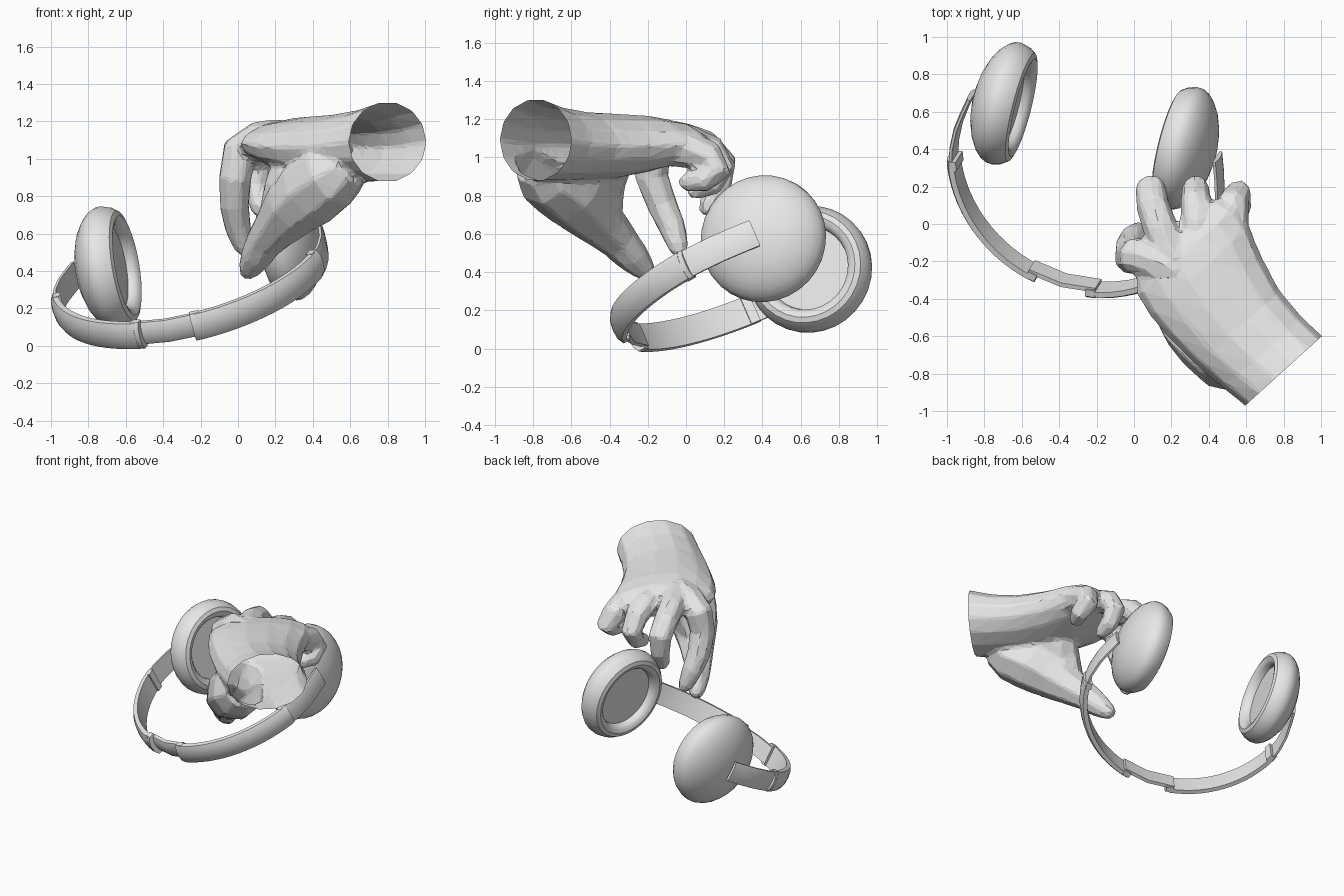
import bpy, bmesh
from math import sin, cos, pi, radians
from mathutils import Vector

if "Cube" in bpy.data.objects:
    bpy.data.objects.remove(bpy.data.objects["Cube"])

grey = bpy.data.materials.new("plain_grey")
grey.use_nodes = True
grey.diffuse_color = (0.8, 0.8, 0.8, 1)
grey.node_tree.nodes["Principled BSDF"].inputs["Base Color"].default_value = (0.8, 0.8, 0.8, 1)


def select_only(objects):
    bpy.ops.object.select_all(action="DESELECT")
    for obj in objects:
        obj.select_set(True)
    bpy.context.view_layer.objects.active = objects[0]


def loft(name, rings, smooth=False):
    """Skin a list of closed rings into one capped object."""
    bm = bmesh.new()
    loops = [[bm.verts.new(p) for p in ring] for ring in rings]
    n = len(loops[0])
    for a, b in zip(loops, loops[1:]):
        for i in range(n):
            j = (i + 1) % n
            bm.faces.new((a[i], a[j], b[j], b[i]))
    bm.faces.new(loops[0][::-1])
    bm.faces.new(loops[-1])
    bmesh.ops.recalc_face_normals(bm, faces=bm.faces)
    mesh = bpy.data.meshes.new(name)
    bm.to_mesh(mesh)
    bm.free()
    mesh.materials.append(grey)
    obj = bpy.data.objects.new(name, mesh)
    bpy.context.collection.objects.link(obj)
    if smooth:
        select_only([obj])
        bpy.ops.object.shade_smooth_by_angle(angle=radians(35))
    return obj


def oval(centre, side, up, a, b, n):
    return [centre + side * a * cos(2 * pi * i / n) + up * b * sin(2 * pi * i / n)
            for i in range(n)]


# Headphone frame: U runs through both cups, V points to the band's crown
U = Vector((0.955, -0.24, 0.16)).normalized()
V = Vector((-0.1, -0.9, -0.425))
V = (V - U * V.dot(U)).normalized()
W = U.cross(V)
ORIGIN = Vector((-0.21, 0.525, 0.494))


def place(u, v):
    return ORIGIN + U * u + V * v


# Ear cups: (offset along the axis, radius), recessed pad, cushion, dome
cup_profile = [(-0.06, 0.02), (-0.06, 0.22), (-0.09, 0.225), (-0.112, 0.245),
               (-0.12, 0.27), (-0.11, 0.298), (-0.075, 0.322), (-0.03, 0.335),
               (0.0, 0.333), (0.03, 0.318), (0.065, 0.285),
               (0.1, 0.23), (0.127, 0.16), (0.144, 0.08), (0.148, 0.02)]
for name, side in (("left_ear_cup", 1), ("right_ear_cup", -1)):
    loft(name, [oval(place(side * (0.52 + t), 0), V, W, r, r, 32)
                for t, r in cup_profile], smooth=True)


# Headband pieces: flat inside, gently domed outside
def band_piece(name, points, half_width, thickness):
    rings = []
    for i, (u, v) in enumerate(points):
        a, b = points[max(i - 1, 0)], points[min(i + 1, len(points) - 1)]
        tangent = (U * (b[0] - a[0]) + V * (b[1] - a[1])).normalized()
        out = tangent.cross(W)
        if out.dot(U * u + V * (v - 0.2)) < 0:
            out = -out
        c = place(u, v)
        section = [(-1, -0.5), (1, -0.5), (1, 0.1), (0.6, 0.4), (0, 0.5), (-0.6, 0.4), (-1, 0.1)]
        rings.append([c + W * (half_width * x) + out * (thickness * y) for x, y in section])
    loft(name, rings, smooth=True)


def arc(start, end, steps, radius=0.755):
    angles = [radians(start + (end - start) * i / steps) for i in range(steps + 1)]
    return [(radius * cos(t), 0.215 + radius * sin(t)) for t in angles]


for name, side in (("left", 1), ("right", -1)):
    arm = [(0.69, 0.0), (0.715, 0.1), (0.735, 0.2), (0.74, 0.32), (0.727, 0.42)]
    band_piece(name + "_arm", [(side * u, v) for u, v in arm], 0.074, 0.025)
band_piece("left_band", arc(15, 79, 14), 0.076, 0.05)
band_piece("right_band", arc(105, 165, 14), 0.076, 0.05)
band_piece("centre_link", arc(77, 107, 2, 0.73), 0.064, 0.04)
for name, angle in (("left_arm_joint", 15), ("right_arm_joint", 165),
                    ("left_link_joint", 79), ("right_link_joint", 105)):
    band_piece(name, arc(angle - 2, angle + 2, 2, 0.748), 0.078, 0.062)

# Palm and wrist: (x, y, z, half width, half height)
SIDE, UP = Vector((0.74, 0.67, 0)).normalized(), Vector((0, 0, 1))
palm = [(0.86, -0.85, 1.1, 0.28, 0.215), (0.8, -0.785, 1.09, 0.28, 0.215),
        (0.69, -0.69, 1.07, 0.285, 0.195),
        (0.56, -0.56, 1.06, 0.3, 0.18), (0.44, -0.4, 1.06, 0.33, 0.17),
        (0.35, -0.25, 1.07, 0.36, 0.15), (0.28, -0.14, 1.08, 0.355, 0.12),
        (0.23, -0.06, 1.07, 0.3, 0.08)]
hand_parts = [loft("hand", [oval(Vector(p[:3]), SIDE, UP, p[3], p[4], 14) for p in palm])]


# Fingers: tubes along joints, each joint (x, y, z, radius)
def finger(name, joints, sides=8):
    pts = [Vector(j[:3]) for j in joints]
    radii = [j[3] for j in joints]
    tip = (pts[-1] - pts[-2]).normalized()
    pts.append(pts[-1] + tip * radii[-1] * 0.8)
    radii.append(radii[-1] * 0.6)
    rings, normal, last = [], None, None
    for i, p in enumerate(pts):
        t = (pts[min(i + 1, len(pts) - 1)] - pts[max(i - 1, 0)]).normalized()
        if normal is None:
            normal = t.orthogonal().normalized()
        else:
            normal = last.rotation_difference(t) @ normal
        last = t
        rings.append(oval(p, normal, t.cross(normal), radii[i], radii[i], sides))
    hand_parts.append(loft(name, rings))


finger("thumb", [(0.6, -0.79, 0.98, 0.13), (0.51, -0.72, 0.92, 0.19), (0.39, -0.6, 0.83, 0.2),
                 (0.29, -0.52, 0.74, 0.17), (0.21, -0.43, 0.64, 0.13),
                 (0.145, -0.35, 0.56, 0.105), (0.1, -0.28, 0.48, 0.09),
                 (0.06, -0.215, 0.41, 0.062)])
finger("thumb_web", [(0.42, -0.46, 1.0, 0.15), (0.32, -0.45, 0.92, 0.16),
                     (0.27, -0.46, 0.82, 0.14), (0.22, -0.44, 0.7, 0.11)])
finger("index_finger", [(0.22, -0.25, 1.09, 0.125), (0.1, -0.19, 1.09, 0.11),
                        (0.01, -0.17, 1.04, 0.102), (-0.015, -0.18, 0.9, 0.092),
                        (-0.02, -0.125, 0.75, 0.083), (0.0, -0.07, 0.63, 0.074),
                        (0.03, -0.04, 0.53, 0.056)])
finger("middle_finger", [(0.22, -0.2, 1.1, 0.11), (0.14, -0.02, 1.09, 0.095),
                         (0.1, 0.1, 1.055, 0.09), (0.09, 0.185, 0.97, 0.085),
                         (0.1, 0.17, 0.85, 0.072), (0.12, 0.12, 0.74, 0.058)])
finger("ring_finger", [(0.36, -0.13, 1.09, 0.11), (0.34, 0.02, 1.08, 0.09),
                       (0.33, 0.13, 1.035, 0.083), (0.33, 0.19, 0.95, 0.076),
                       (0.33, 0.13, 0.86, 0.066), (0.33, 0.05, 0.83, 0.053)])
finger("little_finger", [(0.49, -0.12, 1.06, 0.11), (0.52, 0.02, 1.04, 0.097),
                         (0.53, 0.12, 1.0, 0.087), (0.555, 0.165, 0.93, 0.077),
                         (0.565, 0.09, 0.88, 0.067), (0.53, 0.01, 0.87, 0.053)])

# Fuse the hand into one skin and reduce it to facets
select_only(hand_parts)
bpy.ops.object.join()
hand = bpy.context.view_layer.objects.active
fuse = hand.modifiers.new("fuse", "REMESH")
fuse.mode = "VOXEL"
fuse.voxel_size = 0.018
soften = hand.modifiers.new("soften", "SMOOTH")
soften.iterations = 3
facet = hand.modifiers.new("facet", "DECIMATE")
facet.ratio = 0.08
for modifier in ("fuse", "soften", "facet"):
    bpy.ops.object.modifier_apply(modifier=modifier)

# Cut the wrist open
bm = bmesh.new()
bm.from_mesh(hand.data)
bmesh.ops.bisect_plane(bm, geom=bm.verts[:] + bm.edges[:] + bm.faces[:], clear_outer=True,
                       plane_co=Vector((0.8, -0.785, 1.09)), plane_no=SIDE.cross(UP))
for face in bm.faces:
    face.smooth = False
bm.to_mesh(hand.data)
bm.free()
